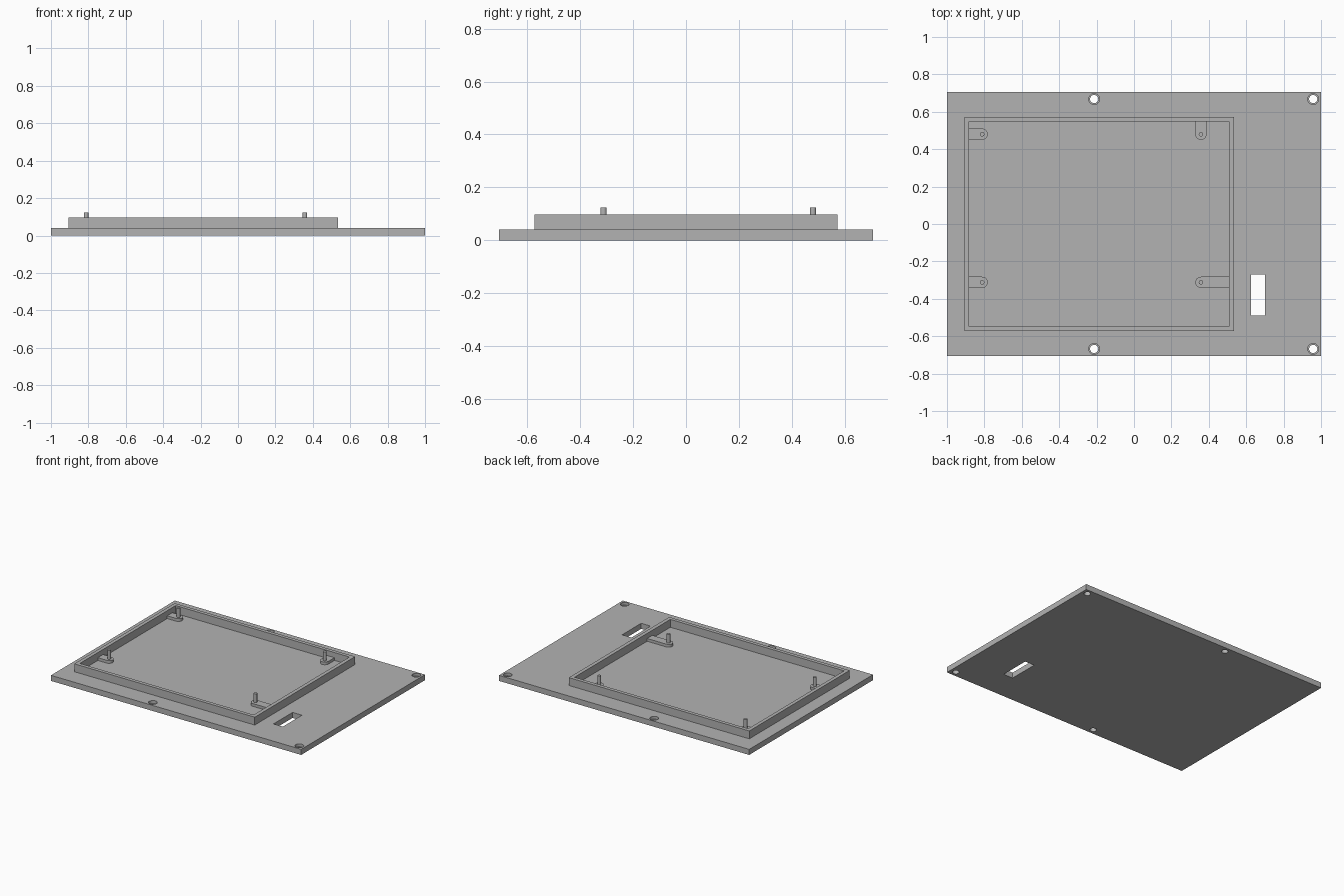
import bpy, bmesh
from math import cos, sin, pi, atan2
from mathutils import Vector

cube = bpy.data.objects.get("Cube")
if cube:
    bpy.data.objects.remove(cube, do_unlink=True)

grey = bpy.data.materials.new("mid grey")
grey.use_nodes = True
grey.diffuse_color = (0.45, 0.45, 0.45, 1)
grey.node_tree.nodes["Principled BSDF"].inputs["Base Color"].default_value = (0.45, 0.45, 0.45, 1)

PLATE_TOP, TAB_TOP, FRAME_TOP, POST_TOP = 0.04, 0.06, 0.097, 0.124


def prism(name, outline, z0, z1):
    """Extrude a closed xy outline from z0 to z1."""
    bm = bmesh.new()
    face = bm.faces.new([bm.verts.new((x, y, z0)) for x, y in outline])
    top = bmesh.ops.extrude_face_region(bm, geom=[face])["geom"]
    bmesh.ops.translate(bm, vec=(0, 0, z1 - z0),
                        verts=[g for g in top if isinstance(g, bmesh.types.BMVert)])
    bmesh.ops.recalc_face_normals(bm, faces=bm.faces)
    mesh = bpy.data.meshes.new(name)
    bm.to_mesh(mesh)
    bm.free()
    mesh.materials.append(grey)
    ob = bpy.data.objects.new(name, mesh)
    bpy.context.collection.objects.link(ob)
    return ob


def rect(x0, x1, y0, y1):
    return [(x0, y0), (x1, y0), (x1, y1), (x0, y1)]


def arc(x, y, r, start=0.0, sweep=2 * pi, n=32):
    count = n if sweep > 6 else n + 1
    return [(x + r * cos(start + sweep * i / n), y + r * sin(start + sweep * i / n))
            for i in range(count)]


def cut(target, cutter):
    """Subtract the cutter from the target and discard it."""
    cutter.hide_render = True
    mod = target.modifiers.new("cut", 'BOOLEAN')
    mod.operation, mod.solver, mod.object = 'DIFFERENCE', 'EXACT', cutter
    bpy.context.view_layer.objects.active = target
    bpy.ops.object.modifier_apply(modifier=mod.name)
    bpy.data.objects.remove(cutter, do_unlink=True)


def smooth(ob):
    bpy.ops.object.select_all(action='DESELECT')
    ob.select_set(True)
    bpy.context.view_layer.objects.active = ob
    bpy.ops.object.shade_smooth_by_angle(angle=0.6)


# Base plate with counterbored screw holes and a slot
plate = prism("base_plate", rect(-1, 1, -0.707, 0.707), 0, PLATE_TOP)
for x in (-0.213, 0.958):
    for y in (-0.668, 0.668):
        cut(plate, prism("screw_hole", arc(x, y, 0.022), -0.1, 0.1))
        cut(plate, prism("counterbore", arc(x, y, 0.029), PLATE_TOP / 2, 0.1))
cut(plate, prism("slot", rect(0.625, 0.7, -0.488, -0.27), -0.1, 0.1))
smooth(plate)

# Raised rectangular frame
frame = prism("raised_frame", rect(-0.907, 0.535, -0.573, 0.573), PLATE_TOP, FRAME_TOP)
cut(frame, prism("frame_opening", rect(-0.881, 0.508, -0.547, 0.547), 0, 0.2))

# Round-ended tabs reaching in from the frame, each with a locating post
tabs = {
    "back_right": ((-0.812, 0.48), (-0.881, 0.48)),
    "front_right": ((-0.812, -0.312), (-0.881, -0.312)),
    "back_left": ((0.358, 0.48), (0.358, 0.547)),
    "front_left": ((0.358, -0.312), (0.508, -0.312)),
}
R = 0.03
for place, (post, wall) in tabs.items():
    out = (Vector(post) - Vector(wall)).normalized()
    side = Vector((-out.y, out.x)) * R
    outline = arc(*post, R, atan2(out.y, out.x) - pi / 2, pi, 16)
    outline += [tuple(Vector(wall) + side), tuple(Vector(wall) - side)]
    smooth(prism(place + "_tab", outline, PLATE_TOP, TAB_TOP))
    smooth(prism(place + "_post", arc(*post, 0.012, n=24), TAB_TOP, POST_TOP))
